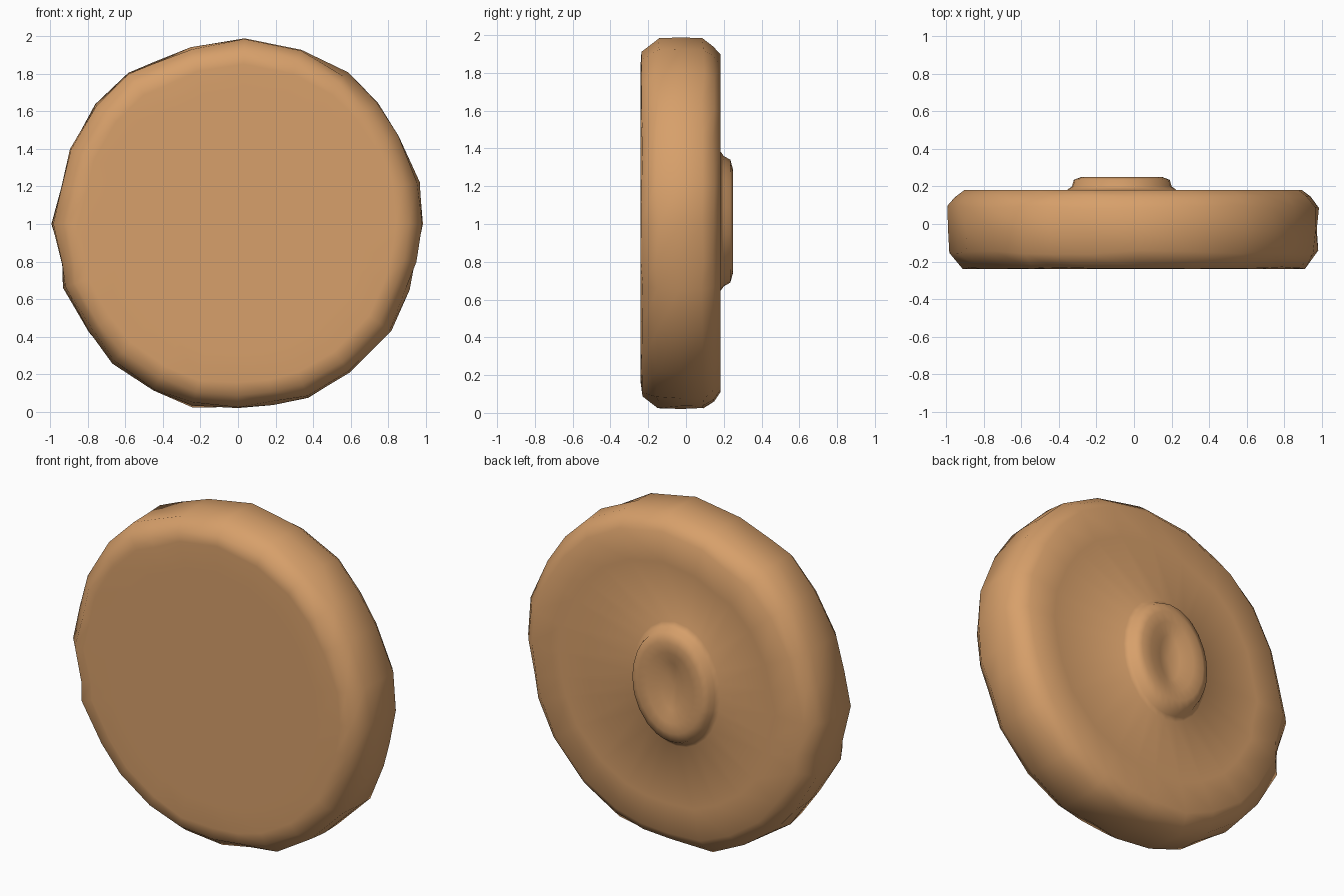
import bpy, bmesh, math, random

if "Cube" in bpy.data.objects:
    bpy.data.objects.remove(bpy.data.objects["Cube"])

random.seed(4)

clay = bpy.data.materials.new("warm tan")
clay.diffuse_color = (0.68, 0.35, 0.145, 1)
clay.use_nodes = True
clay.node_tree.nodes["Principled BSDF"].inputs["Base Color"].default_value = clay.diffuse_color

# Hand-shaped rim outline: (angle in degrees, radius)
RIM = [(0, .99), (13, .995), (29, .985), (41, .99), (54, 1.0), (70, 1.0), (88, 1.0),
       (105, .99), (118, .975), (126, 1.0), (140, .995), (156, .985), (168, .97),
       (180, 1.0), (193, .97), (200, 1.0), (216, .99), (228, 1.0), (243, 1.0),
       (256, 1.01), (270, .99), (281, .995), (292, 1.0), (307, 1.0), (325, 1.0),
       (339, .985), (348, .98)]


def rim_ring(scale, y, lump=0.0):
    """Ring following the uneven rim, with optional small lumps."""
    pts = []
    for a, r in RIM:
        t = math.radians(a)
        k = r * (scale + random.uniform(-lump, lump * .3))
        pts.append((k * math.cos(t), y + random.uniform(-lump, lump) * .5, 1 + k * math.sin(t)))
    return pts


def hub_ring(rx, rz, y):
    """Oval ring around the off-centre hub."""
    return [(-.065 + rx * math.cos(math.radians(a)), y, 1.015 + rz * math.sin(math.radians(a)))
            for a, _ in RIM]


def loft(name, rings, start, end):
    """Skin rings together, closing both ends with a fan to a point."""
    bm = bmesh.new()
    rows = [[bm.verts.new(p) for p in ring] for ring in rings]
    n = len(RIM)
    for a, b in zip(rows, rows[1:]):
        for i in range(n):
            j = (i + 1) % n
            bm.faces.new((a[i], a[j], b[j], b[i]))
    for row, tip in ((rows[0], start), (rows[-1], end)):
        c = bm.verts.new(tip)
        for i in range(n):
            bm.faces.new((c, row[i], row[(i + 1) % n]))
    bmesh.ops.recalc_face_normals(bm, faces=bm.faces)
    for f in bm.faces:
        f.smooth = True
    mesh = bpy.data.meshes.new(name)
    bm.to_mesh(mesh)
    bm.free()
    mesh.materials.append(clay)
    obj = bpy.data.objects.new(name, mesh)
    bpy.context.collection.objects.link(obj)
    return obj


# Disc with rounded lumpy rim, flowing into the oval dimpled hub on the back
loft("disc_with_hub", [
    rim_ring(.70, -.24),
    rim_ring(.85, -.24),
    rim_ring(.92, -.235, .012),
    rim_ring(.985, -.15, .02),
    rim_ring(.995, -.03, .015),
    rim_ring(.993, .09, .015),
    rim_ring(.95, .145, .01),
    rim_ring(.90, .182),
    rim_ring(.72, .182),
    hub_ring(.29, .37, .182),
    hub_ring(.265, .345, .20),
    hub_ring(.255, .325, .235),
    hub_ring(.215, .27, .25),
    hub_ring(.15, .21, .247),
    hub_ring(.07, .14, .225),
], (0, -.24, 1), (-.065, .205, 1.015))
